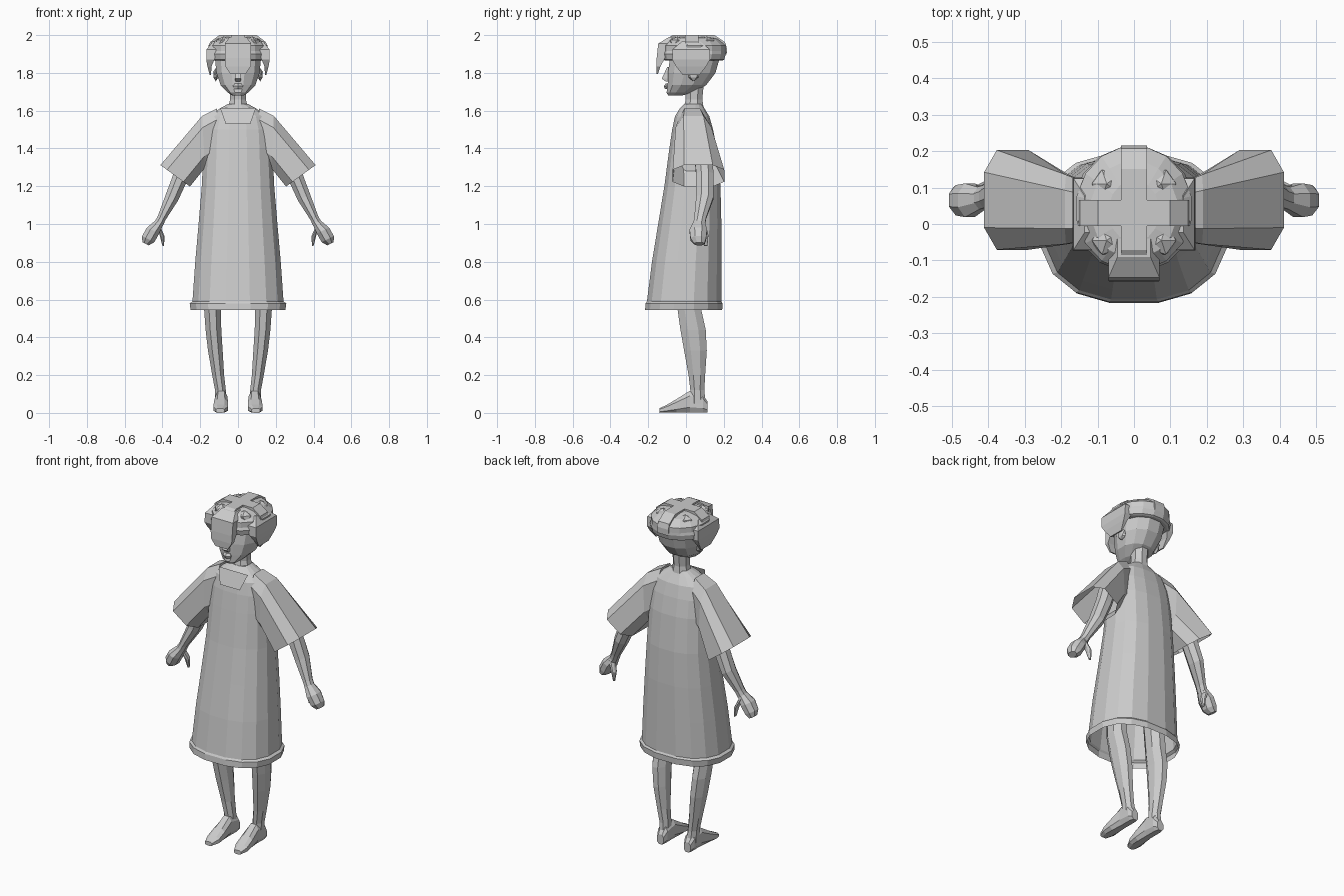
import bpy, bmesh
from math import sin, cos, pi, copysign
from mathutils import Vector, Matrix

cube = bpy.data.objects.get("Cube")
if cube:
    bpy.data.objects.remove(cube)

mat = bpy.data.materials.new("plain grey")
mat.use_nodes = True
GREY = (0.6, 0.6, 0.6, 1)
mat.diffuse_color = GREY
mat.node_tree.nodes["Principled BSDF"].inputs["Base Color"].default_value = GREY


def finish(name, bm, mirror=False):
    bmesh.ops.recalc_face_normals(bm, faces=bm.faces)
    mesh = bpy.data.meshes.new(name)
    bm.to_mesh(mesh)
    bm.free()
    mesh.materials.append(mat)
    ob = bpy.data.objects.new(name, mesh)
    bpy.context.collection.objects.link(ob)
    if mirror:
        ob.modifiers.new("Mirror", "MIRROR")
    return ob


def ring(c, u, v, n=8, power=2.0, phase=0.5):
    """Closed section around c; u and v are half axes, power squares it off."""
    c, u, v = Vector(c), Vector(u), Vector(v)
    pts = []
    for i in range(n):
        a = 2 * pi * (i + phase) / n
        ca, sa = cos(a), sin(a)
        pts.append(c + u * copysign(abs(ca) ** (2 / power), ca)
                   + v * copysign(abs(sa) ** (2 / power), sa))
    return pts


def flat(z, hw, y0, y1, x=0, **kw):
    """Level section with half width hw, from y0 to y1."""
    return ring((x, (y0 + y1) / 2, z), (hw, 0, 0), (0, (y1 - y0) / 2, 0), **kw)


def loft(name, rings, start=True, end=True, mirror=False):
    bm = bmesh.new()
    rows = [[bm.verts.new(p) for p in r] for r in rings]
    n = len(rows[0])
    for a, b in zip(rows, rows[1:]):
        for i in range(n):
            j = (i + 1) % n
            bm.faces.new((a[i], a[j], b[j], b[i]))
    if start:
        bm.faces.new(rows[0])
    if end:
        bm.faces.new(rows[-1])
    return finish(name, bm, mirror)


def blob(name, c, size, mirror=False, detail=1):
    bm = bmesh.new()
    bmesh.ops.create_icosphere(bm, subdivisions=detail, radius=1,
                               matrix=Matrix.Translation(c) @ Matrix.Diagonal((*size, 1)))
    return finish(name, bm, mirror)


# Gown: open at the hem
gown = [(0.545, .255, -.22, .195), (0.58, .26, -.217, .197), (0.59, .245, -.21, .19),
        (0.8, .23, -.183, .19), (1.0, .212, -.15, .19), (1.2, .195, -.117, .185),
        (1.4, .185, -.09, .165), (1.5, .178, -.075, .145), (1.57, .155, -.06, .125),
        (1.61, .1, -.035, .1), (1.635, .055, -.01, .085)]
loft("gown", [flat(*g, n=16, power=2.4) for g in gown], start=False)

# Neckline panel
bm = bmesh.new()
bm.faces.new([bm.verts.new(p) for p in
              ((-.065, -.076, 1.53), (.065, -.076, 1.53), (.095, -.043, 1.615), (-.095, -.043, 1.615))])
finish("neckline_panel", bm)


# Sleeves: flared, open at the cuff
def sleeve_ring(top, bottom, y0, y1):
    t, b = Vector((top[0], 0, top[1])), Vector((bottom[0], 0, bottom[1]))
    mid = (t + b) / 2 + Vector((0, (y0 + y1) / 2, 0))
    return ring(mid, (t - b) / 2, (0, (y1 - y0) / 2, 0), power=3)


loft("sleeve", [sleeve_ring((.11, 1.62), (.12, 1.33), -.045, .11),
                sleeve_ring((.19, 1.58), (.175, 1.29), -.06, .14),
                sleeve_ring((.415, 1.315), (.25, 1.195), -.078, .21)],
     end=False, mirror=True)

# Arms, hands and thumbs
limb = lambda x, y, z, r, d: ring((x, y, z), (r, 0, r * .5), (0, d, 0))
loft("arm", [limb(.24, .085, 1.42, .045, .05), limb(.3, .1, 1.26, .04, .05),
             limb(.35, .1, 1.14, .035, .05), limb(.405, .075, 1.03, .022, .034),
             limb(.42, .07, 1.0, .024, .034)], mirror=True)
loft("hand", [limb(.415, .07, 1.01, .022, .032), limb(.45, .065, .965, .035, .05),
              limb(.475, .065, .92, .035, .045), limb(.49, .07, .895, .018, .03)], mirror=True)
loft("thumb", [limb(.425, .085, .99, .018, .022), limb(.402, .1, .94, .015, .02),
               limb(.397, .105, .885, .005, .009)], mirror=True)

# Legs
leg = [(0.8, .055, -.06, .08, .125), (0.55, .048, -.05, .085, .135),
       (0.44, .045, -.035, .11, .13), (0.33, .042, -.015, .115, .12),
       (0.2, .034, .01, .105, .105), (0.12, .031, .02, .1, .093), (0.05, .032, .015, .108, .09)]
loft("leg", [flat(*s) for s in leg], mirror=True)

# Feet: sections running from heel to toe (y, x, half width, top height)
foot = [(.115, .088, .022, .06), (.09, .088, .033, .1), (.02, .088, .033, .12),
        (-.05, .09, .04, .075), (-.1, .092, .04, .045), (-.14, .095, .024, .025)]
loft("foot", [ring((x, y, h / 2), (w, 0, 0), (0, 0, h / 2), power=2.8) for y, x, w, h in foot],
     mirror=True)

# Neck and head
loft("neck", [flat(1.6, .06, -.02, .1), flat(1.66, .045, -.005, .09), flat(1.76, .05, -.01, .1)])
head = [(1.68, .03, -.095, -.02), (1.695, .055, -.105, .04), (1.735, .095, -.1, .11),
        (1.8, .118, -.1, .16), (1.87, .125, -.09, .18), (1.93, .11, -.07, .17)]
loft("head", [flat(*h, n=12, power=2.2) for h in head])
loft("nose", [flat(1.755, .02, -.115, -.07, n=4), flat(1.77, .022, -.138, -.07, n=4),
              flat(1.83, .01, -.105, -.07, n=4)])
loft("lips", [flat(1.715, .025, -.112, -.07, n=6), flat(1.73, .03, -.118, -.07, n=6),
              flat(1.743, .02, -.108, -.07, n=6)])
blob("ear", (.118, .04, 1.79), (.015, .03, .035), mirror=True)

# Cap with a brim step
cap = [(1.865, .15, -.11, .195), (1.87, .165, -.125, .205), (1.9, .168, -.135, .215),
       (1.915, .16, -.13, .215), (1.945, .16, -.13, .215), (1.98, .12, -.095, .175),
       (1.99, .07, -.05, .12)]
loft("cap", [flat(*c, n=16) for c in cap])

# Raised cross bands over the crown
arc = [(-.95, 1.925), (-.9, 1.955), (-.6, 1.992), (.6, 1.992), (.9, 1.955), (.95, 1.925)]
loft("crown_band_lengthwise", [ring((0, .04 + t * .185, z - .01), (.05, 0, 0), (0, 0, .025), n=4)
                               for t, z in arc])
loft("crown_band_crosswise", [ring((t * .165, .03, z - .01), (0, .05, 0), (0, 0, .025), n=4)
                              for t, z in arc])

# Rounded lobes in the four quarters of the crown
for name, y in (("front_lobe", -.045), ("back_lobe", .11)):
    blob(name, (.075, y, 1.958), (.045, .045, .035), mirror=True)

# Front and side flaps: eight-sided shields that hang from the cap
S = 2 ** .5
front = [(1.99, .045, -.09, -.04), (1.955, .07, -.147, -.07), (1.88, .07, -.155, -.11),
         (1.835, .068, -.157, -.135), (1.795, .04, -.155, -.148)]
loft("front_flap", [ring((0, (a + b) / 2, z), (w * S, 0, 0), (0, (b - a) / 2 * S, 0), n=4)
                    for z, w, a, b in front])
side = [(1.965, .05, .09, .135), (1.925, .098, .11, .166), (1.87, .1, .125, .168),
        (1.835, .08, .14, .162), (1.79, .045, .143, .15)]
loft("side_flap", [ring(((a + b) / 2, .027, z), ((b - a) / 2 * S, 0, 0), (0, w * S, 0), n=4)
                   for z, w, a, b in side], mirror=True)
